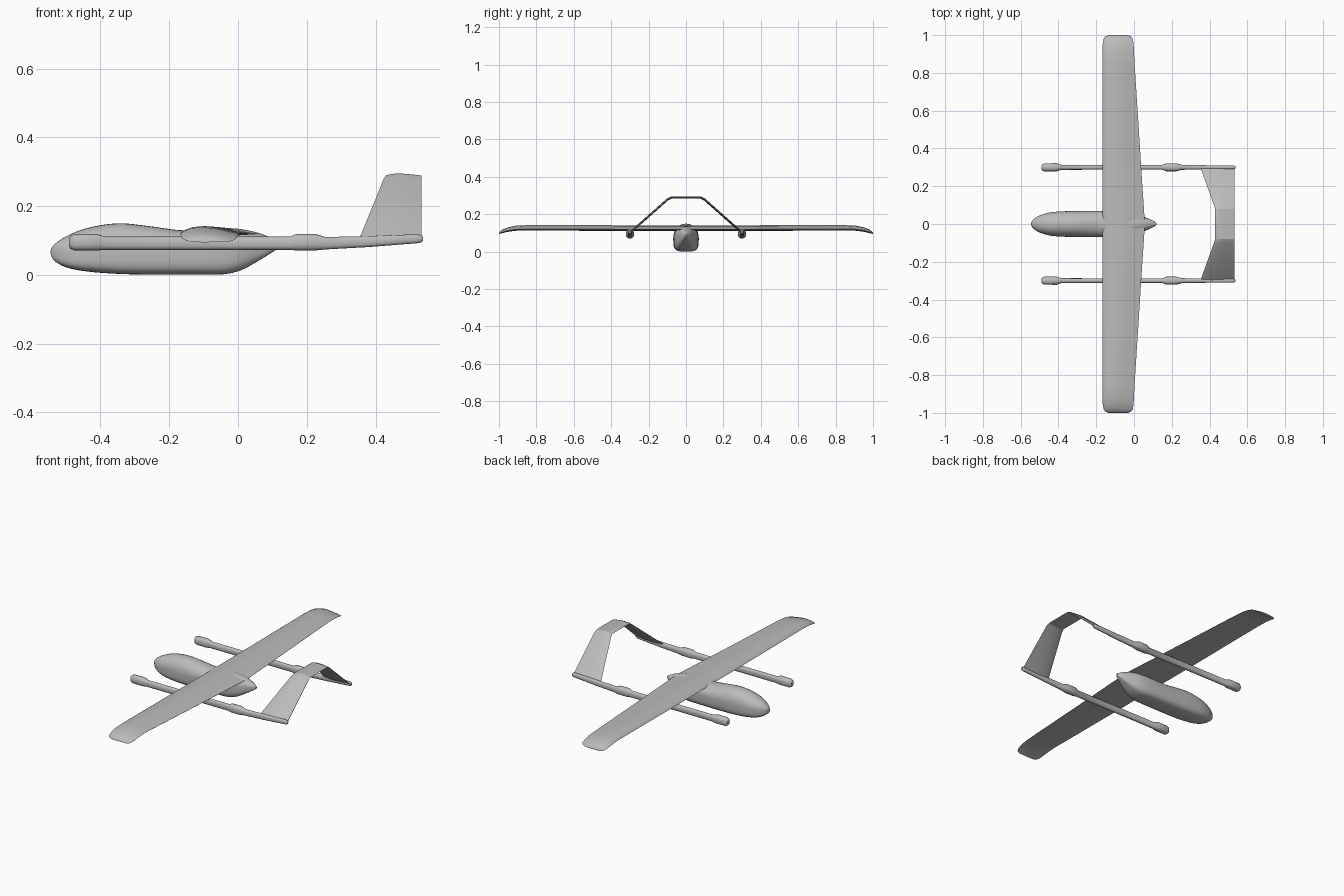
import bpy, bmesh, math
from mathutils import Vector

if "Cube" in bpy.data.objects:
    bpy.data.objects.remove(bpy.data.objects["Cube"])

grey = bpy.data.materials.new("airframe grey")
grey.use_nodes = True
grey.diffuse_color = (0.5, 0.5, 0.5, 1)
grey.node_tree.nodes["Principled BSDF"].inputs["Base Color"].default_value = (0.5, 0.5, 0.5, 1)


def loft(name, rings, angle=35):
    """Skin a closed, capped surface over rings of equal point count."""
    bm = bmesh.new()
    loops = [[bm.verts.new(p) for p in ring] for ring in rings]
    n = len(loops[0])
    for a, b in zip(loops, loops[1:]):
        for i in range(n):
            j = (i + 1) % n
            bm.faces.new((a[i], a[j], b[j], b[i]))
    bm.faces.new(loops[0])
    bm.faces.new(loops[-1])
    bmesh.ops.recalc_face_normals(bm, faces=bm.faces)
    mesh = bpy.data.meshes.new(name)
    bm.to_mesh(mesh)
    bm.free()
    mesh.materials.append(grey)
    obj = bpy.data.objects.new(name, mesh)
    bpy.context.collection.objects.link(obj)
    bpy.ops.object.select_all(action="DESELECT")
    obj.select_set(True)
    bpy.context.view_layer.objects.active = obj
    bpy.ops.object.shade_smooth_by_angle(angle=math.radians(angle))
    return obj


def smooth_rows(rows, steps=4):
    """Catmull-Rom interpolation between station rows."""
    out = []
    for i in range(len(rows) - 1):
        p0, p1, p2, p3 = (rows[min(max(k, 0), len(rows) - 1)] for k in range(i - 1, i + 3))
        for s in range(steps):
            t = s / steps
            out.append([b + t * (c - a) / 2 + t * t * (a - 2.5 * b + 2 * c - d / 2)
                        + t ** 3 * (1.5 * (b - c) + (d - a) / 2)
                        for a, b, c, d in zip(p0, p1, p2, p3)])
    return out + [list(rows[-1])]


def oval(x, y, z, half_y, up, down, top_power=2, low_power=2, sides=32):
    """Superellipse ring across x with separate upper and lower halves."""
    ring = []
    for i in range(sides):
        a = 2 * math.pi * i / sides
        c, s = math.cos(a), math.sin(a)
        e = 2 / (top_power if s >= 0 else low_power)
        ring.append((x, y + half_y * math.copysign(abs(c) ** e, c),
                     z + (up if s >= 0 else down) * math.copysign(abs(s) ** e, s)))
    return ring


# Fuselage: x, bottom, widest height, top, half width
body = [(-0.545, 0.062, 0.067, 0.072, 0.004), (-0.535, 0.042, 0.067, 0.088, 0.022),
        (-0.50, 0.022, 0.068, 0.112, 0.045), (-0.44, 0.010, 0.070, 0.136, 0.062),
        (-0.35, 0.003, 0.072, 0.150, 0.068), (-0.26, 0.001, 0.074, 0.142, 0.068),
        (-0.17, 0.001, 0.076, 0.130, 0.068), (-0.10, 0.001, 0.078, 0.132, 0.067),
        (-0.04, 0.002, 0.080, 0.136, 0.064), (0.01, 0.014, 0.084, 0.133, 0.055),
        (0.06, 0.041, 0.086, 0.122, 0.036), (0.10, 0.066, 0.088, 0.106, 0.018),
        (0.12, 0.080, 0.088, 0.094, 0.005)]
loft("fuselage", [oval(x, 0, m, w, t - m, m - b, 2.1, 4)
                  for x, b, m, t, w in smooth_rows(body)], 50)


# Foil section as chord fraction and height, running over the top and back
top = [(0, 0), (0.02, 0.22), (0.08, 0.5), (0.2, 0.85), (0.38, 1), (0.6, 0.8), (0.8, 0.42), (1, 0.03)]


def foil(upper, lower):
    return [(u, h * upper) for u, h in top] + [(u, -h * lower) for u, h in reversed(top[1:])]


# Wing: y, leading edge, trailing edge, chord height, thickness scale
half = [(0.0, -0.167, 0.058, 0.119, 1), (0.3, -0.167, 0.038, 0.119, 1),
        (0.6, -0.167, 0.019, 0.120, 1), (0.85, -0.167, 0.003, 0.121, 0.95),
        (0.91, -0.167, 0.0, 0.119, 0.9), (0.95, -0.166, -0.002, 0.113, 0.8),
        (0.98, -0.161, -0.006, 0.105, 0.65), (0.993, -0.152, -0.015, 0.100, 0.45),
        (1.0, -0.135, -0.032, 0.096, 0.15)]
stations = [(-y, *rest) for y, *rest in reversed(half[1:])] + half
loft("wing", [[(a + u * (b - a), y, z + h * k) for u, h in foil(0.022, 0.008)]
              for y, a, b, z, k in stations], 50)

# Booms with motor pods: x, height, half width, half height
boom = [(-0.491, 0.095, 0.010, 0.013), (-0.487, 0.095, 0.015, 0.019),
        (-0.475, 0.095, 0.021, 0.024), (-0.41, 0.095, 0.022, 0.024),
        (-0.385, 0.092, 0.013, 0.019), (0.15, 0.092, 0.012, 0.019),
        (0.17, 0.095, 0.021, 0.024), (0.225, 0.095, 0.021, 0.024),
        (0.255, 0.092, 0.013, 0.018), (0.38, 0.097, 0.011, 0.016),
        (0.52, 0.105, 0.010, 0.013), (0.532, 0.105, 0.009, 0.011),
        (0.538, 0.105, 0.005, 0.006)]
for side, label in ((1, "left"), (-1, "right")):
    loft(label + "_boom", [oval(x, 0.3 * side, z, w, h, h, 2.5, 2.5, 20) for x, z, w, h in boom])

# Arched tail joining the booms: y, z, leading edge
arm = [(0.298, 0.103, 0.352), (0.098, 0.280, 0.424), (0.078, 0.289, 0.430)]
path = arm + [(-y, z, a) for y, z, a in reversed(arm)]
rings = []
for i, (y, z, lead) in enumerate(path):
    before, after = path[max(i - 1, 0)], path[min(i + 1, len(path) - 1)]
    along = [Vector((q[0] - p[0], q[1] - p[1])).normalized()
             for p, q in ((before, path[i]), (path[i], after)) if p != q]
    tangent = sum(along, Vector((0, 0))).normalized()
    out = Vector((tangent.y, -tangent.x))
    rings.append([(lead + u * (0.533 - lead), y + out.x * h, z + out.y * h)
                  for u, h in foil(0.006, 0.006)])
loft("tail_arch", rings, 20)
